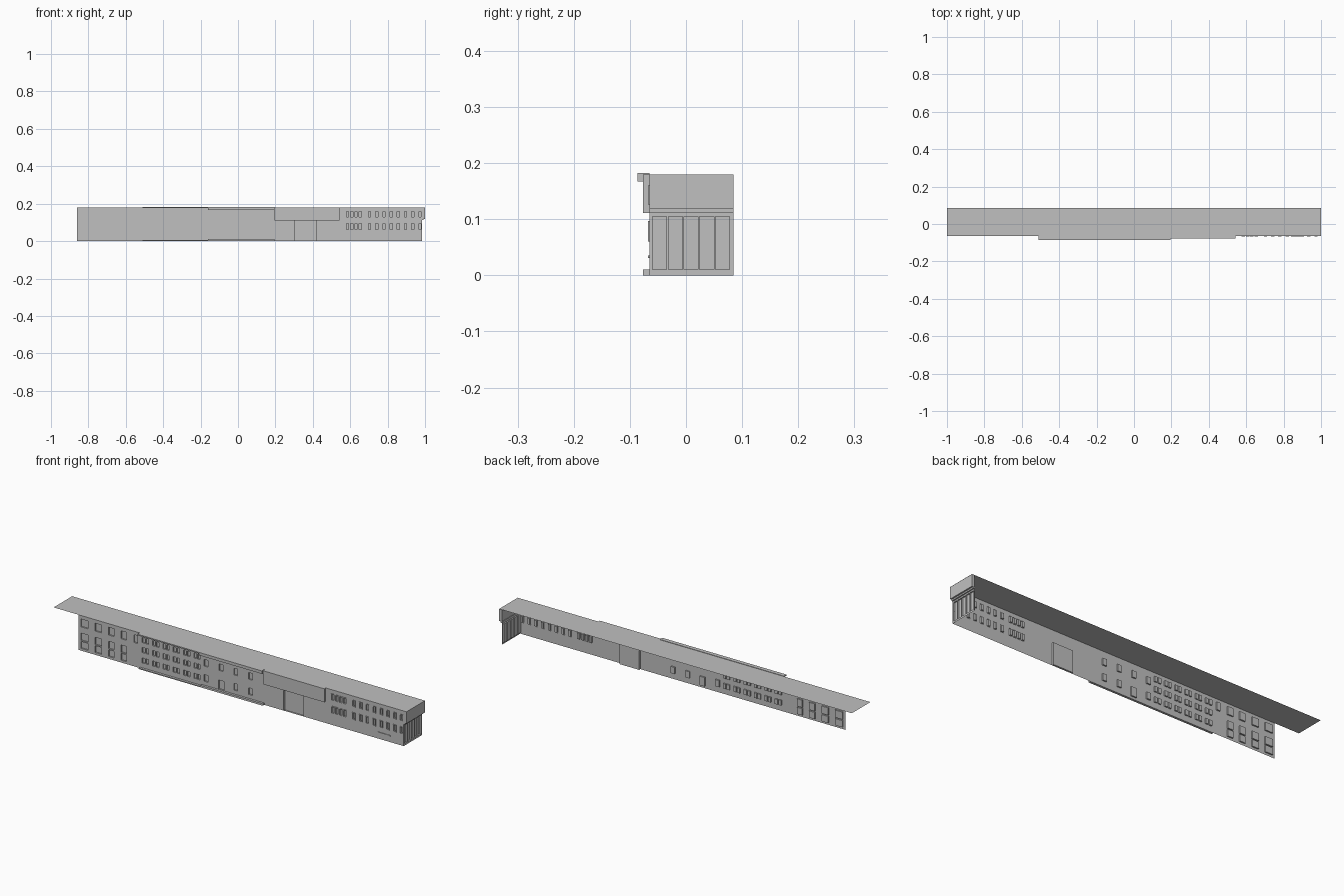
import bpy, bmesh

if "Cube" in bpy.data.objects:
    bpy.data.objects.remove(bpy.data.objects["Cube"])

grey = bpy.data.materials.new("plain_grey")
grey.diffuse_color = (0.53, 0.53, 0.53, 1)
grey.use_nodes = True
grey.node_tree.nodes["Principled BSDF"].inputs["Base Color"].default_value = grey.diffuse_color

FRONT = -0.065   # y of the street facade
BACK = 0.085
TOP = 0.18
END = 0.985      # x of the end wall


def finish(bm, name):
    me = bpy.data.meshes.new(name)
    bm.to_mesh(me)
    bm.free()
    ob = bpy.data.objects.new(name, me)
    me.materials.append(grey)
    bpy.context.collection.objects.link(ob)
    return ob


def box(name, x0, x1, y0, y1, z0, z1):
    bm = bmesh.new()
    bmesh.ops.create_cube(bm, size=1)
    for v in bm.verts:
        v.co.x = x1 if v.co.x > 0 else x0
        v.co.y = y1 if v.co.y > 0 else y0
        v.co.z = z1 if v.co.z > 0 else z0
    return finish(bm, name)


def wall(name, place, u0, u1, v0, v1, openings):
    """Thin sheet with stepped openings: each is (u0, u1, v0, v1, [(inset, depth), ...])."""
    bm = bmesh.new()

    def quad(pts):
        bm.faces.new([bm.verts.new(place(*p)) for p in pts])

    us = sorted({u0, u1} | {o[i] for o in openings for i in (0, 1)})
    vs = sorted({v0, v1} | {o[i] for o in openings for i in (2, 3)})
    for a, b in zip(us, us[1:]):
        for c, d in zip(vs, vs[1:]):
            mu, mv = (a + b) / 2, (c + d) / 2
            if not any(o[0] < mu < o[1] and o[2] < mv < o[3] for o in openings):
                quad([(a, c, 0), (b, c, 0), (b, d, 0), (a, d, 0)])
    for a, b, c, d, steps in openings:
        loops = [[(a + i, c + i, h), (b - i, c + i, h), (b - i, d - i, h), (a + i, d - i, h)]
                 for i, h in [(0, 0)] + steps]
        for p, q in zip(loops, loops[1:]):
            for k in range(4):
                n = (k + 1) % 4
                quad([p[k], p[n], q[n], q[k]])
        quad(loops[-1])
    bmesh.ops.remove_doubles(bm, verts=bm.verts, dist=1e-5)
    return finish(bm, name)


RECESS = [(0, 0.007)]
FRAMED = [(0, -0.003), (0.003, -0.003), (0.003, 0.006)]
openings = []


def window(x, w, z0, z1, steps):
    openings.append((round(x - w / 2, 4), round(x + w / 2, 4), z0, z1, steps))


# left wing: wide windows
for x, w in ((-0.825, 0.042), (-0.747, 0.036), (-0.673, 0.032), (-0.603, 0.03)):
    for z0, z1 in ((0.012, 0.046), (0.052, 0.09), (0.122, 0.162)):
        window(x, w, z0, z1, RECESS)
window(-0.535, 0.02, 0.122, 0.162, RECESS)

# three rows of paired windows
for i in range(6):
    for dx in (-0.0105, 0.0105):
        for z in (0.043, 0.096, 0.147):
            window(-0.48 + i * 0.0586 + dx, 0.015, z - 0.013, z + 0.013, RECESS)

# middle windows, with a door in the second column
for i in range(4):
    x = -0.135 + i * 0.084
    window(x, 0.022, 0.108, 0.142, RECESS)
    if i == 1:
        window(-0.05, 0.03, 0.012, 0.058, RECESS)
    else:
        window(x, 0.022, 0.03, 0.064, RECESS)

# entrance recess
window(0.36, 0.112, 0.0, 0.112, [(0, 0.01)])

# right wing: four close windows, then eight spaced ones
for x in [0.585 + i * 0.0227 for i in range(4)] + [0.703 + i * 0.0386 for i in range(8)]:
    for z0, z1 in ((0.06, 0.097), (0.126, 0.16)):
        window(x, 0.018, z0, z1, FRAMED)

wall("front_wall", lambda u, v, d: (u, FRONT + d, v), -0.86, END, 0, TOP, openings)

# end wall with five tall panels
panels = [(-0.0595 + i * 0.028, -0.0595 + i * 0.028 + 0.025, 0.01, 0.105, RECESS) for i in range(5)]
wall("end_wall", lambda u, v, d: (END - d, u, v), FRONT, BACK, 0, 0.115, panels)
box("end_ledge", END - 0.003, 0.992, FRONT, BACK, 0.112, 0.119)
box("end_upper_band", END, 1.0, FRONT, BACK, 0.119, TOP - 0.0005)

# thin flat roof
bm = bmesh.new()
bm.faces.new([bm.verts.new(p) for p in ((-1, FRONT, TOP), (1, FRONT, TOP), (1, BACK, TOP), (-1, BACK, TOP))])
finish(bm, "roof")

# projecting parts of the facade
box("overhang", 0.195, 0.543, -0.077, FRONT, 0.111, 0.18)
box("left_cornice", -0.51, -0.16, -0.086, FRONT, 0.176, 0.182)
box("middle_cornice", -0.16, 0.195, -0.086, FRONT, 0.176, 0.182)
box("cornice_lip", -0.16, 0.195, -0.086, -0.077, 0.167, 0.176)
box("left_plinth", -0.51, -0.16, -0.077, FRONT, 0, 0.005)
box("middle_plinth", -0.16, 0.195, -0.077, FRONT, 0, 0.01)
box("low_bar", 0.84, 0.91, -0.068, FRONT, 0.031, 0.035)
